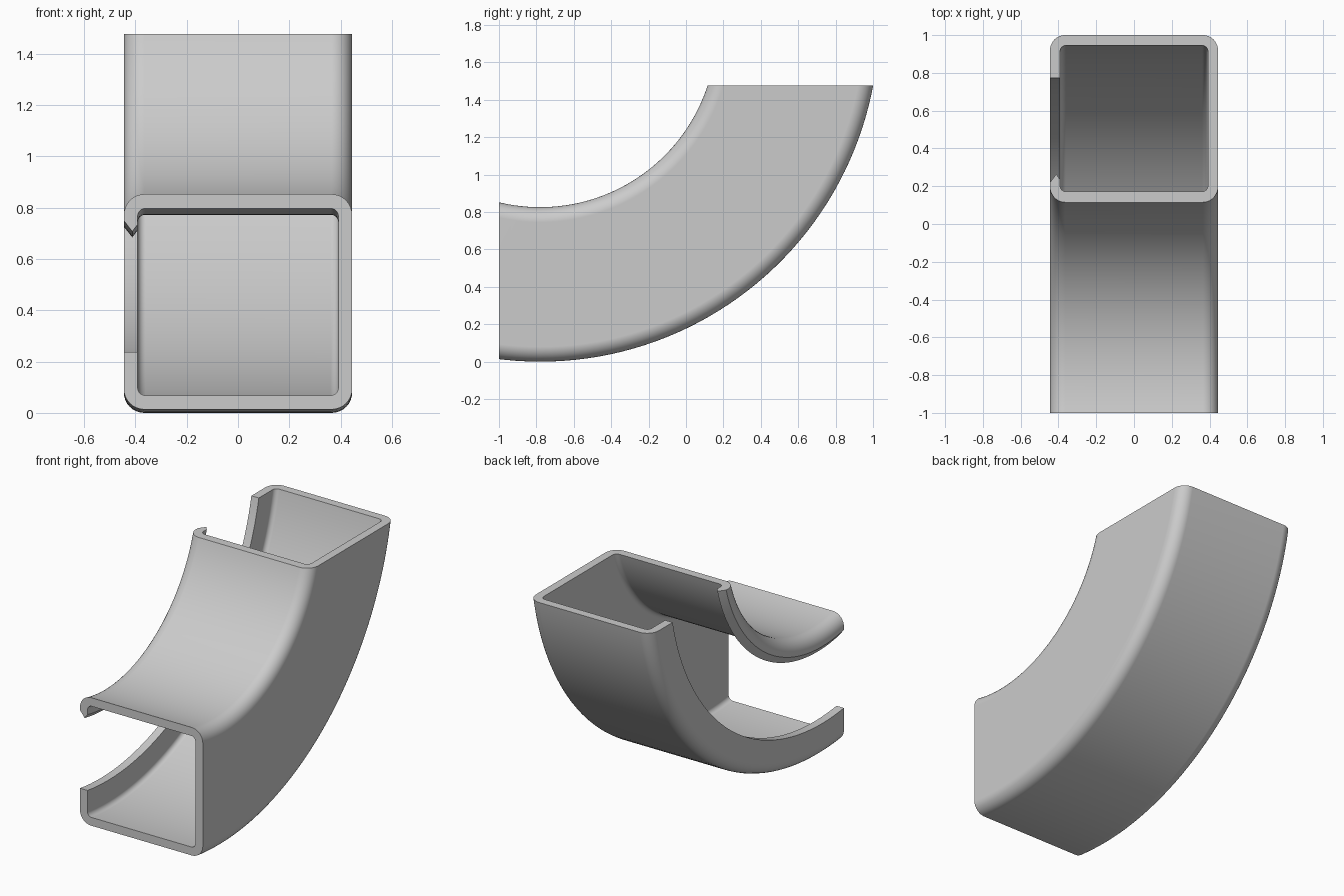
import bpy
import bmesh
from math import sin, cos, radians, pi

default = bpy.data.objects.get("Cube")
if default:
    bpy.data.objects.remove(default, do_unlink=True)

HALF, WALL = 0.445, 0.054          # half width and wall thickness
CENTRE_Y, RADIUS = -0.78, 1.812    # bend axis and outer bend radius
TOP = 1.476
OUT, IN = "outer", "inner"         # which bend surface a depth is measured from


def fillet(side, anchor, inset, radius, flip, steps=8):
    """Rounded corner of the section as (x, anchor, depth) points."""
    pts = []
    for i in range(steps + 1):
        a = pi / 2 * i / steps
        x = side * (HALF - inset - radius + radius * cos(a))
        pts.append((x, anchor, inset + radius - radius * sin(a)))
    return pts[::-1] if flip else pts


def loop(inset, radius):
    """Corners from the lower slot lip around to the upper one."""
    return (fillet(-1, OUT, inset, radius, False) + fillet(1, OUT, inset, radius, True)
            + fillet(1, IN, inset, radius, False) + fillet(-1, IN, inset, radius, True))


# C-shaped section, with a square lower lip and a pointed upper lip
section = [(-HALF, OUT, 0.222)] + loop(0, 0.08)
section += [(-HALF, IN, 0.1), (-0.412, IN, 0.142), (WALL - HALF, IN, 0.115)]
section += loop(WALL, 0.03)[::-1] + [(WALL - HALF, OUT, 0.222)]


def place(point, angle):
    x, anchor, depth = point
    inner = 0.94 + 0.046 * cos(angle)
    r = RADIUS - depth if anchor == OUT else inner + depth
    return (x, CENTRE_Y + r * sin(angle), RADIUS - r * cos(angle))


# Sweep the section around the bend, a little past both ends
bm = bmesh.new()
rings = [[bm.verts.new(place(p, radians(deg))) for p in section]
         for deg in range(-18, 87, 2)]
count = len(section)
for a, b in zip(rings, rings[1:]):
    for i in range(count):
        j = (i + 1) % count
        bm.faces.new((a[i], a[j], b[j], b[i]))

# Trim both ends square and cap them
for co, normal in (((0, -1, 0), (0, -1, 0)), ((0, 0, TOP), (0, 0, 1))):
    geom = bm.verts[:] + bm.edges[:] + bm.faces[:]
    cut = bmesh.ops.bisect_plane(bm, geom=geom, plane_co=co, plane_no=normal,
                                 clear_outer=True)
    edges = [e for e in cut["geom_cut"] if isinstance(e, bmesh.types.BMEdge)]
    bmesh.ops.edgenet_fill(bm, edges=edges)
bmesh.ops.recalc_face_normals(bm, faces=bm.faces[:])

mesh = bpy.data.meshes.new("curved_channel")
bm.to_mesh(mesh)
bm.free()
channel = bpy.data.objects.new("curved_channel", mesh)
bpy.context.collection.objects.link(channel)

# Single grey material
grey = bpy.data.materials.new("light_grey")
grey.use_nodes = True
colour = (0.6, 0.6, 0.6, 1)
grey.diffuse_color = colour
grey.node_tree.nodes["Principled BSDF"].inputs["Base Color"].default_value = colour
mesh.materials.append(grey)

# Smooth shading with crisp lips and flat side walls
bpy.ops.object.select_all(action="DESELECT")
channel.select_set(True)
bpy.context.view_layer.objects.active = channel
bpy.ops.object.shade_smooth_by_angle(angle=radians(30))
channel.modifiers.new("flat_walls", "WEIGHTED_NORMAL").keep_sharp = True
